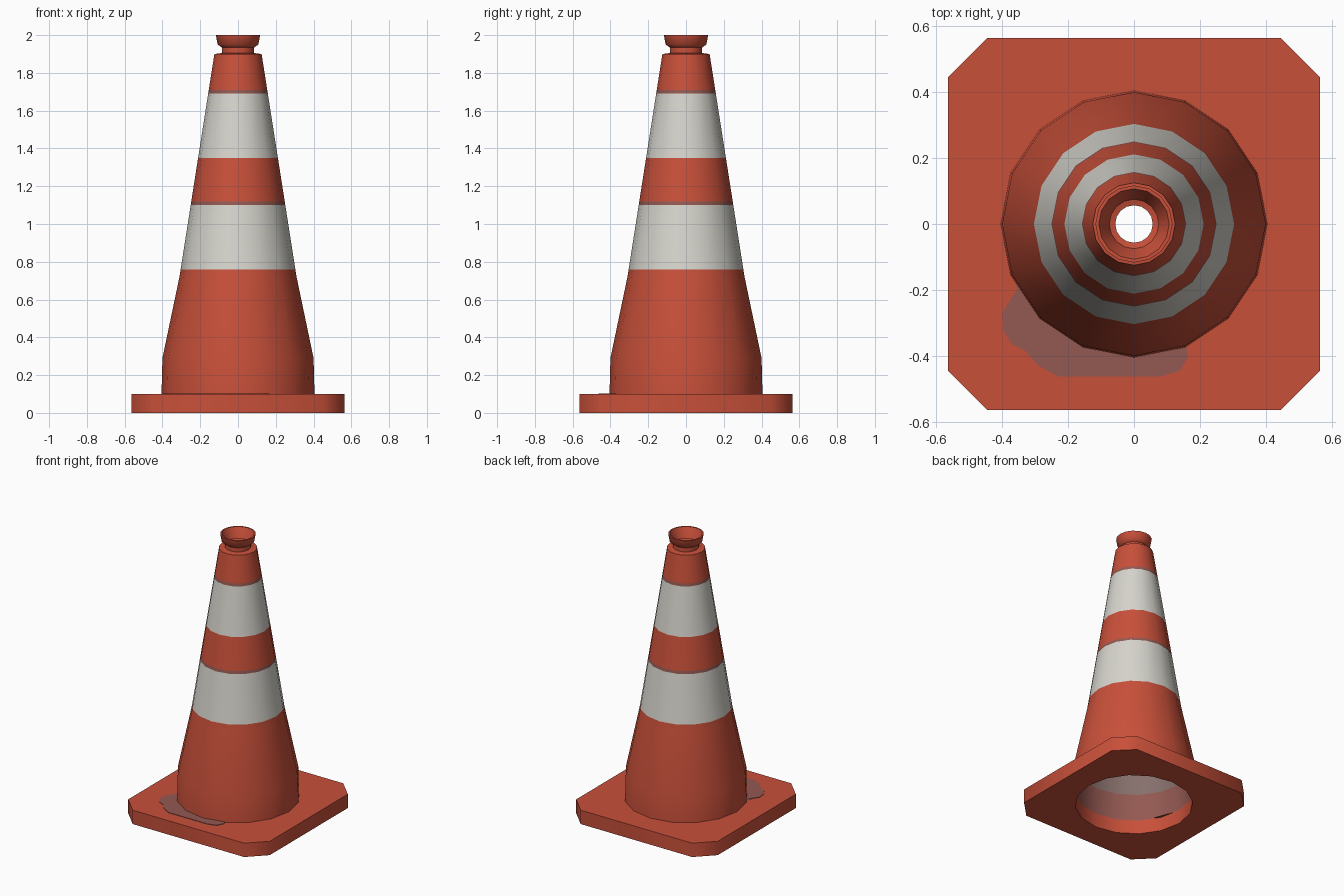
import bpy, bmesh
from math import cos, sin, pi, radians

if "Cube" in bpy.data.objects:
    bpy.data.objects.remove(bpy.data.objects["Cube"], do_unlink=True)


def make_material(name, rgb):
    mat = bpy.data.materials.new(name)
    mat.use_nodes = True
    mat.diffuse_color = (*rgb, 1)
    mat.node_tree.nodes["Principled BSDF"].inputs["Base Color"].default_value = (*rgb, 1)
    return mat


ORANGE, WHITE, MAUVE, GREY = range(4)
materials = [
    make_material("orange rubber", (0.578, 0.080, 0.042)),
    make_material("reflective white", (0.672, 0.658, 0.604)),
    make_material("dusty mauve", (0.296, 0.100, 0.084)),
    make_material("inner grey", (0.242, 0.162, 0.150)),
]


def finish(name, bm, angle=50):
    bmesh.ops.recalc_face_normals(bm, faces=bm.faces)
    mesh = bpy.data.meshes.new(name)
    bm.to_mesh(mesh)
    bm.free()
    obj = bpy.data.objects.new(name, mesh)
    bpy.context.collection.objects.link(obj)
    for mat in materials:
        mesh.materials.append(mat)
    bpy.ops.object.select_all(action="DESELECT")
    obj.select_set(True)
    bpy.context.view_layer.objects.active = obj
    bpy.ops.object.shade_smooth_by_angle(angle=radians(angle))
    return obj


def ring(bm, radius, z, sides=16):
    return [bm.verts.new((radius * cos(2 * pi * i / sides),
                          radius * sin(2 * pi * i / sides), z)) for i in range(sides)]


def lathe(name, profile):
    """Revolve a closed profile of (radius, z, colour of the band that follows)."""
    bm = bmesh.new()
    rings = [ring(bm, r, z) for r, z, _ in profile]
    for k, lower in enumerate(rings):
        upper = rings[(k + 1) % len(rings)]
        for i in range(len(lower)):
            j = (i + 1) % len(lower)
            face = bm.faces.new((lower[i], lower[j], upper[j], upper[i]))
            face.material_index = profile[k][2]
    return finish(name, bm)


def slope(z):
    """Outer radius of the tapering part of the cone."""
    return 0.31 + (z - 0.72) * (0.125 - 0.31) / (1.9 - 0.72)


# Hollow cone: striped outside, rim and cup at the top, then down the inside
stripes = [(0.76, WHITE), (1.10, MAUVE), (1.12, ORANGE),
           (1.35, WHITE), (1.69, MAUVE), (1.71, ORANGE)]
outside = [(0.405, 0.1, ORANGE), (0.40, 0.29, ORANGE), (0.31, 0.72, ORANGE)]
outside += [(slope(z), z, colour) for z, colour in stripes]
neck = [(0.125, 1.9, ORANGE), (0.085, 1.905, ORANGE), (0.085, 1.935, ORANGE),
        (0.108, 1.95, ORANGE), (0.117, 2.0, ORANGE), (0.107, 2.0, ORANGE),
        (0.085, 1.955, ORANGE), (0.075, 1.93, ORANGE), (0.057, 1.925, ORANGE)]
inside = [(0.057, 1.885, GREY), (0.105, 1.88, GREY), (0.29, 0.72, GREY),
          (0.38, 0.29, MAUVE), (0.385, 0.1, ORANGE)]
lathe("cone_body", outside + neck + inside)

# Square foot with cut corners and a round opening
bm = bmesh.new()
half, cut = 0.565, 0.445
corners = [(half, -cut), (half, cut), (cut, half), (-cut, half),
           (-half, cut), (-half, -cut), (-cut, -half), (cut, -half)]
loops = [[bm.verts.new((x, y, 0)) for x, y in corners], ring(bm, 0.385, 0)]
edges = [bm.edges.new((loop[i - 1], loop[i])) for loop in loops for i in range(len(loop))]
bmesh.ops.triangle_fill(bm, edges=edges, use_beauty=True, normal=(0, 0, 1))
top = bmesh.ops.extrude_face_region(bm, geom=bm.faces[:])["geom"]
bmesh.ops.translate(bm, vec=(0, 0, 0.1), verts=[v for v in top if isinstance(v, bmesh.types.BMVert)])
finish("base_plate", bm)

# Discoloured patch on the foot, tucked against the cone
bm = bmesh.new()
outline = [(-0.33, -0.17), (-0.37, -0.22), (-0.40, -0.27), (-0.395, -0.325), (-0.37, -0.365),
           (-0.33, -0.385), (-0.29, -0.43), (-0.23, -0.463), (0.08, -0.463),
           (0.14, -0.445), (0.165, -0.40), (0.155, -0.35)]
# The inner edge follows just under the cone wall
outline += [(0.392 * cos(a), 0.392 * sin(a)) for a in [radians(-67.5 - 22.5 * i) for i in range(6)]]
face = bm.faces.new([bm.verts.new((x, y, 0.1)) for x, y in outline])
patch = bmesh.ops.extrude_face_region(bm, geom=[face])["geom"]
bmesh.ops.translate(bm, vec=(0, 0, 0.003), verts=[v for v in patch if isinstance(v, bmesh.types.BMVert)])
for f in bm.faces:
    f.material_index = MAUVE
finish("base_patch", bm, 30)
